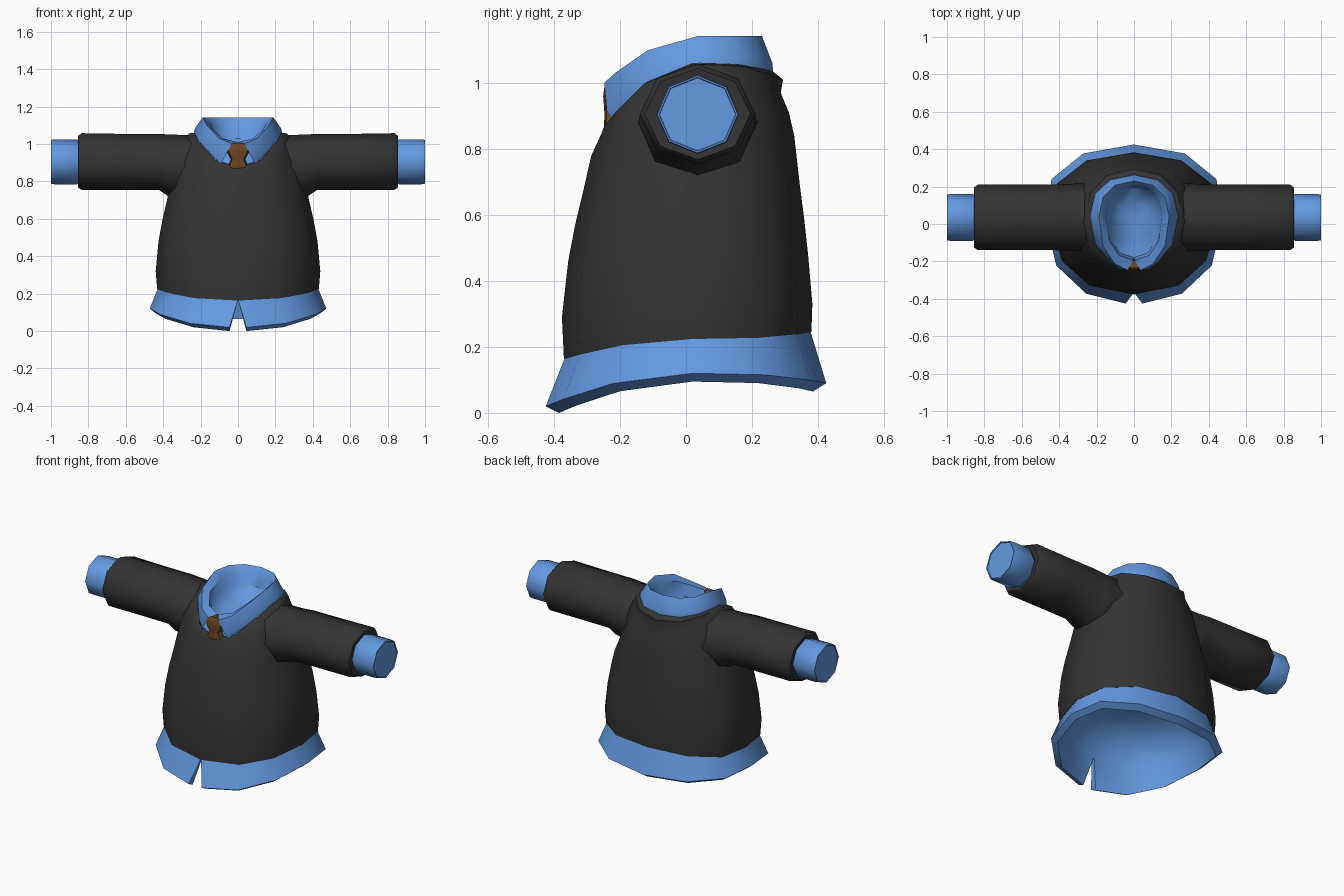
import bpy, bmesh, math


def material(name, rgb):
    m = bpy.data.materials.new(name)
    m.diffuse_color = (*rgb, 1)
    return m


KNIT = material("charcoal knit", (0.034, 0.034, 0.034))
SHIRT = material("blue cotton", (0.125, 0.32, 0.76))
TIE = material("brown silk", (0.15, 0.06, 0.016))


def skin(name, rings, mat, closed=True, ends=False, angle=40):
    """Join rings of points into a surface; open rings can get end walls."""
    bm = bmesh.new()
    vs = [[bm.verts.new(p) for p in r] for r in rings]
    n = len(rings[0])
    for a, b in zip(vs, vs[1:]):
        for i in range(n if closed else n - 1):
            j = (i + 1) % n
            bm.faces.new((a[i], a[j], b[j], b[i]))
    if ends:
        bm.faces.new([r[0] for r in vs[:4]])
        bm.faces.new([r[-1] for r in vs[:4]])
    bmesh.ops.remove_doubles(bm, verts=bm.verts, dist=0.0005)
    bmesh.ops.recalc_face_normals(bm, faces=bm.faces)
    me = bpy.data.meshes.new(name)
    bm.to_mesh(me)
    bm.free()
    me.materials.append(mat)
    ob = bpy.data.objects.new(name, me)
    bpy.context.collection.objects.link(ob)
    bpy.ops.object.select_all(action='DESELECT')
    ob.select_set(True)
    bpy.context.view_layer.objects.active = ob
    bpy.ops.object.shade_smooth_by_angle(angle=math.radians(angle))
    return ob


def power(v, e):
    return math.copysign(abs(v) ** e, v)


def hoop(w, zs, yf, zf, yb, zb, gap=None, ys=0.02, p=1.7, n=12, e=0.88,
         back=1.0):
    """Horizontal ring: half width and side height, then y and z at front
    and back. With a gap the ring is split open at the front; back widens
    the rear half."""
    pts = []
    for i in range(n):
        a = 2 * math.pi * i / n
        s, c = math.sin(a), -math.cos(a)
        y, z, q = (yf, zf, p) if c < 0 else (yb, zb, p + 1)
        k = back if c > 0.1 else 1
        pts.append((w * k * power(s, e), ys + (y - ys) * abs(c) ** e,
                    zs + (z - zs) * abs(c) ** q))
    if gap is not None:
        pts[0] = (gap, yf, zf)
        pts.append((-gap, yf, zf))
    return pts


# sweater body with V neckline and turned-in rim
skin("sweater_body", [hoop(*r, back=1.06 if r[1] < .75 else 1) for r in (
    (.415, .228, -.355, .170, .365, .250),
    (.432, .224, -.370, .163, .380, .245),
    (.440, .320, -.376, .290, .383, .330),
    (.425, .480, -.357, .460, .370, .480),
    (.405, .590, -.336, .570, .358, .590),
    (.382, .690, -.312, .670, .345, .690),
    (.360, .790, -.287, .780, .328, .840),
    (.325, .940, -.266, .825, .312, .910),
    (.285, 1.025, -.256, .848, .287, .970),
    (.262, 1.057, -.249, .866, .294, 1.01),
    (.225, 1.060, -.234, .876, .260, 1.038),
    (.205, 1.020, -.220, .856, .240, 1.000))], KNIT, angle=50)

# flared shirt tail, split at the front, hollow underneath
skin("shirt_hem", [hoop(*r, back=1.06) for r in (
    (.428, .229, -.366, .170, .376, .251, 0),
    (.472, .120, -.425, .020, .425, .090, .045),
    (.440, .095, -.385, .000, .385, .065, .045),
    (.400, .210, -.345, .180, .350, .220, 0),
    (.350, .300, -.300, .280, .300, .310, 0),
    (.200, .365, -.170, .355, .180, .365, 0),
    (0, .380, .02, .380, .02, .380, 0))], SHIRT, closed=False, ends=True,
     angle=45)

# shirt neck under the collar
skin("shirt_neck", [hoop(*r, ys=.04) for r in (
    (.165, 1.10, -.205, .960, .215, 1.10),
    (.225, .990, -.230, .845, .250, .960))], SHIRT)

# folded collar, open at the front, with a closed bowl inside
skin("collar", [hoop(*r, ys=.04) for r in (
    (.236, 1.060, -.226, .893, .264, 1.032, .092),
    (.230, 1.085, -.240, .915, .262, 1.060, .080),
    (.188, 1.143, -.248, 1.00, .230, 1.143, .034),
    (.150, 1.105, -.195, 1.01, .208, 1.110, .004),
    (.140, 1.040, -.180, .930, .195, 1.030, 0),
    (.080, .975, -.100, .930, .120, .970, 0),
    (0, .960, .04, .960, .04, .960, 0))], SHIRT, closed=False)

# necktie knot and tail
skin("necktie", [hoop(w, z, yf, z, -.19, z, ys=-.215, n=8, e=.6)
                 for w, z, yf in ((0, 1.000, -.215), (.040, 1.005, -.236),
                                  (.064, .985, -.248), (.060, .960, -.251),
                                  (.038, .920, -.248), (.048, .895, -.247),
                                  (.055, .878, -.249), (0, .860, -.247))], TIE)


def arm_ring(side, x, ry, rz, cz=.905):
    """Eight-sided ring around the arm axis."""
    return [(side * x, .035 + ry * math.sin(math.pi * k / 4),
             cz + rz * math.cos(math.pi * k / 4)) for k in range(8)]


# sleeves with rolled ends, and shirt cuffs
for side, tag in ((1, "left"), (-1, "right")):
    skin("sleeve_" + tag, [arm_ring(side, *r) for r in (
        (.23, .182, .165, .880), (.33, .180, .170, .880),
        (.375, .178, .165, .887), (.42, .175, .150, .903),
        (.60, .175, .150, .904), (.835, .175, .152, .906),
        (.855, .160, .138, .906), (.850, .120, .110, .906))], KNIT, angle=60)
    skin("cuff_" + tag, [arm_ring(side, *r) for r in (
        (.84, .110, .108), (.862, .125, .120), (.980, .125, .120),
        (1.00, .122, .117), (1.00, .117, .112), (.995, .115, .110),
        (.995, 0, 0))], SHIRT, angle=50)
